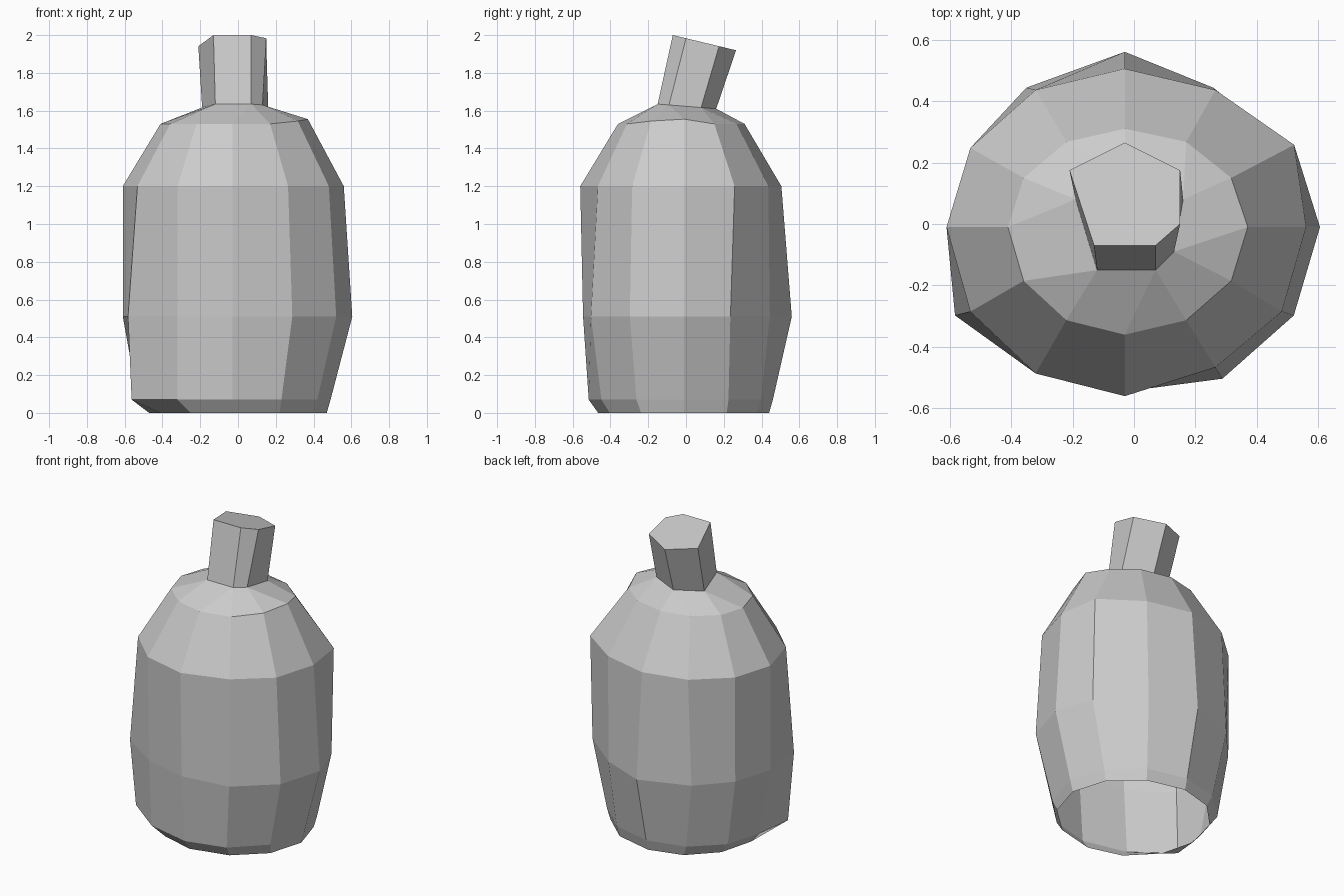
import bpy
import bmesh
from math import sin, cos, pi

cube = bpy.data.objects.get("Cube")
if cube:
    bpy.data.objects.remove(cube, do_unlink=True)

# One flat grey for everything
grey = bpy.data.materials.new("plain grey")
grey.use_nodes = True
colour = (0.6, 0.6, 0.6, 1)
grey.diffuse_color = colour
grey.node_tree.nodes["Principled BSDF"].inputs["Base Color"].default_value = colour

SIDES = 12
CENTRE_X, CENTRE_Y = -0.03, -0.01


def finish(name, bm):
    """Turn a bmesh into a flat-shaded grey object."""
    mesh = bpy.data.meshes.new(name)
    bm.normal_update()
    bm.to_mesh(mesh)
    bm.free()
    mesh.materials.append(grey)
    obj = bpy.data.objects.new(name, mesh)
    bpy.context.collection.objects.link(obj)
    return obj


def lopsided_ring(bm, z, right, left, front, back, nudges):
    """Ring with a separate radius per direction, plus hand-made dents."""
    ring = []
    for i in range(SIDES):
        s, c = sin(2 * pi * i / SIDES), cos(2 * pi * i / SIDES)
        x = CENTRE_X + s * (right if s > 0 else left)
        y = CENTRE_Y - c * (front if c > 0 else back)
        dx, dy, dz = nudges.get(i, (0, 0, 0))
        ring.append(bm.verts.new((x + dx, y + dy, z + dz)))
    return ring


def skin(bm, lower, upper):
    """Join two rings of equal length with quads."""
    count = len(lower)
    for i in range(count):
        j = (i + 1) % count
        bm.faces.new((lower[i], lower[j], upper[j], upper[i]))


# Rings of the body: height, then radius to +x, -x, front and back, then dents
profile = [
    (0.0, 0.50, 0.44, 0.455, 0.45, {}),
    (0.07, 0.52, 0.50, 0.505, 0.47, {10: (-0.1, 0, 0), 11: (-0.04, 0, 0)}),
    (0.51, 0.635, 0.58, 0.535, 0.57, {
        1: (0, -0.03, 0), 2: (0, -0.02, 0), 4: (0, -0.04, 0),
        5: (-0.03, -0.04, 0), 7: (-0.03, -0.04, 0), 8: (0, -0.03, 0),
        10: (-0.05, -0.02, 0)}),
    (1.2, 0.59, 0.58, 0.55, 0.515, {1: (0, 0.02, 0), 4: (0.04, 0.01, 0)}),
    (1.53, 0.40, 0.38, 0.35, 0.32, {3: (0, 0, 0.025), 2: (0, 0, 0.015)}),
]

# Outline of the six-sided stem where it meets the shoulder, and at its tip
stem_base = [(-0.12, -0.15), (0.07, -0.15), (0.13, -0.09),
             (0.16, 0.08), (-0.02, 0.16), (-0.19, 0.08)]
stem_tip = [(-0.13, -0.07), (0.07, -0.07), (0.15, 0),
            (0.15, 0.175), (-0.03, 0.265), (-0.21, 0.175)]


def tilted_ring(bm, outline, z, slope):
    """Ring on a plane that drops towards the back."""
    front = outline[0][1]
    return [bm.verts.new((x, y, z - slope * (y - front))) for x, y in outline]


# Body: hollow faceted shell, open underneath
bm = bmesh.new()
rings = [lopsided_ring(bm, *row) for row in profile]
for lower, upper in zip(rings, rings[1:]):
    skin(bm, lower, upper)

# Shoulder: twelve sides narrowing to the six of the stem
collar = tilted_ring(bm, stem_base, 1.635, 0.08)
partner = [1, 1, 2, 2, 3, 3, 4, 4, 5, 5, 0, 0]
rim = rings[-1]
for i in range(SIDES):
    j = (i + 1) % SIDES
    a, b = collar[partner[i]], collar[partner[j]]
    bm.faces.new((rim[i], rim[j], a) if a is b else (rim[i], rim[j], b, a))
finish("body", bm)

# Stem: leaning back, capped at the tip
bm = bmesh.new()
base = tilted_ring(bm, stem_base, 1.635, 0.08)
tip = tilted_ring(bm, stem_tip, 2.0, 0.24)
skin(bm, base, tip)
bm.faces.new(tip)
finish("stem", bm)
